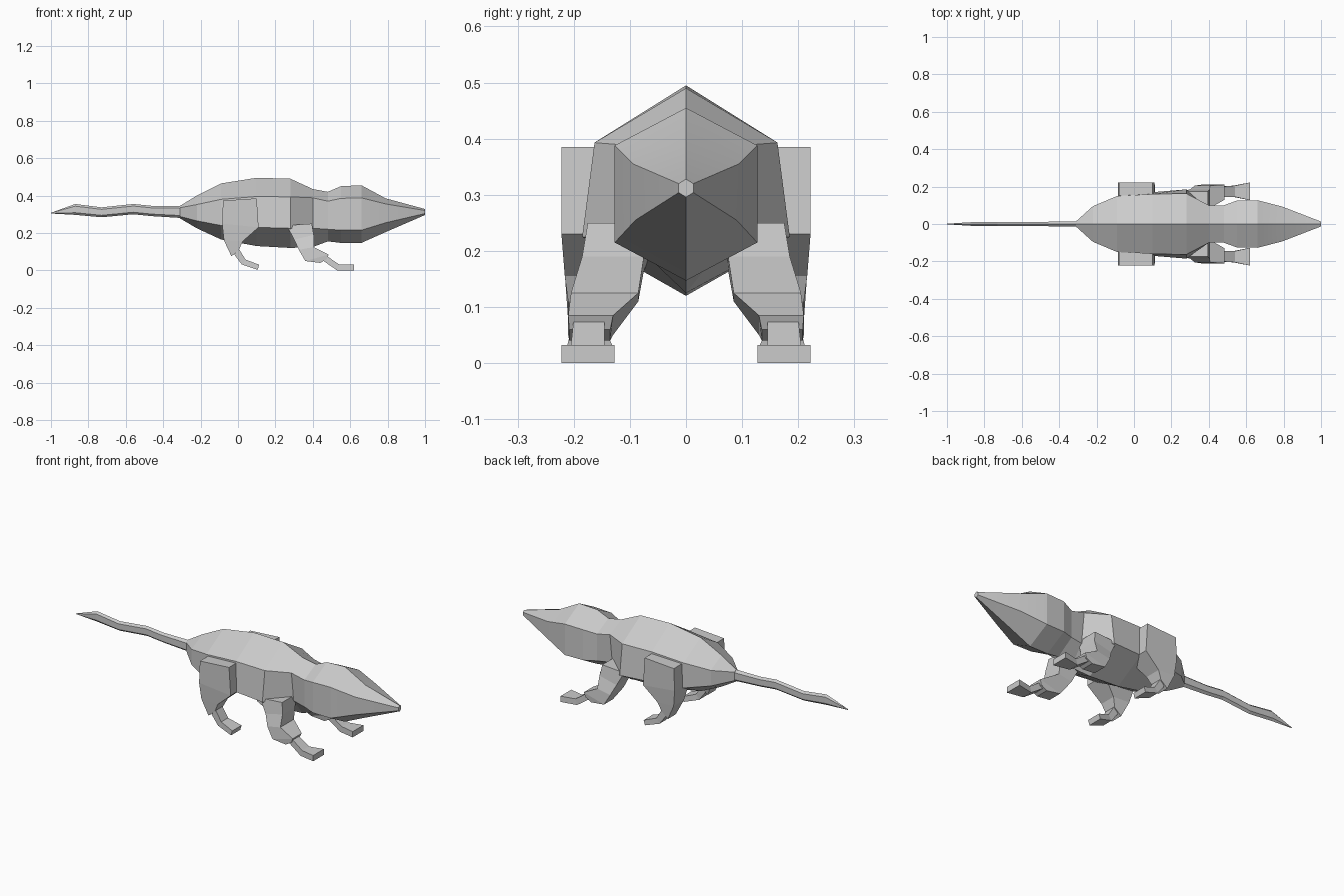
import bpy, bmesh


def loft(name, rings, mirror=False):
    """Skin a list of equal-length point rings and cap both ends."""
    bm = bmesh.new()
    vs = [[bm.verts.new(p) for p in r] for r in rings]
    n = len(rings[0])
    for a, b in zip(vs, vs[1:]):
        for i in range(n):
            j = (i + 1) % n
            bm.faces.new((a[i], a[j], b[j], b[i]))
    bm.faces.new(vs[0])
    bm.faces.new(vs[-1])
    bmesh.ops.recalc_face_normals(bm, faces=bm.faces)
    me = bpy.data.meshes.new(name)
    bm.to_mesh(me)
    bm.free()
    ob = bpy.data.objects.new(name, me)
    bpy.context.collection.objects.link(ob)
    if mirror:
        m = ob.modifiers.new("Mirror", 'MIRROR')
        m.use_axis = (False, True, False)
        m.use_clip = False
        m.use_mirror_merge = False
    return ob


def hexa(x, top, up, low, bot, wu, wl):
    """Six-sided section: ridge, upper sides, lower sides, keel."""
    return [(x, 0, top), (x, wu, up), (x, wl, low),
            (x, 0, bot), (x, -wl, low), (x, -wu, up)]


def slab(xb, zb, xf, zf, y0, y1):
    """Limb section from a back edge to a front edge."""
    return [(xb, y0, zb), (xb, y1, zb), (xf, y1, zf), (xf, y0, zf)]


# Body and head
loft("body", [hexa(*s) for s in [
    (-0.31, 0.345, 0.335, 0.288, 0.278, 0.014, 0.014),
    (-0.22, 0.40, 0.352, 0.265, 0.225, 0.095, 0.095),
    (-0.09, 0.465, 0.38, 0.24, 0.165, 0.15, 0.15),
    (0.10, 0.495, 0.395, 0.23, 0.13, 0.16, 0.17),
    (0.28, 0.49, 0.393, 0.225, 0.12, 0.163, 0.185),
    (0.40, 0.435, 0.388, 0.225, 0.125, 0.10, 0.08),
    (0.48, 0.42, 0.37, 0.22, 0.155, 0.10, 0.10),
    (0.55, 0.45, 0.385, 0.215, 0.147, 0.125, 0.125),
    (0.66, 0.455, 0.388, 0.215, 0.147, 0.127, 0.127)]])

# Snout
snout = loft("snout", [hexa(*s) for s in [
    (0.66, 0.455, 0.388, 0.215, 0.147, 0.127, 0.127),
    (0.79, 0.385, 0.355, 0.255, 0.205, 0.094, 0.09),
    (1.00, 0.328, 0.32, 0.304, 0.296, 0.013, 0.013)]])
bpy.context.view_layer.objects.active = snout
snout.select_set(True)
bpy.ops.object.shade_smooth_by_angle(angle=0.55)

# Tail
loft("tail", [hexa(x, t, t - (t - b) * .2, b + (t - b) * .2, b, .012 * w, .012 * w)
              for x, t, b, w in [
    (-1.0, 0.308, 0.304, 0.15), (-0.87, 0.355, 0.297, 0.8),
    (-0.73, 0.337, 0.284, 1), (-0.56, 0.355, 0.30, 1),
    (-0.46, 0.345, 0.29, 1), (-0.30, 0.345, 0.28, 1.2)]])

# Hind legs
loft("hind_leg", [slab(*s) for s in [
    (-0.08, 0.373, 0.10, 0.385, 0.09, 0.222),
    (-0.085, 0.25, 0.11, 0.23, 0.09, 0.222),
    (-0.075, 0.16, 0.025, 0.155, 0.125, 0.216),
    (-0.035, 0.075, 0.005, 0.11, 0.14, 0.21)]], True)
loft("hind_foot", [slab(*s) for s in [
    (-0.02, 0.085, 0.005, 0.115, 0.145, 0.205),
    (0.02, 0.032, 0.04, 0.058, 0.145, 0.205),
    (0.105, 0.003, 0.113, 0.03, 0.13, 0.212)]], True)

# Front legs
loft("front_leg", [slab(*s) for s in [
    (0.26, 0.24, 0.395, 0.25, 0.04, 0.175),
    (0.30, 0.165, 0.405, 0.19, 0.075, 0.185),
    (0.325, 0.11, 0.405, 0.125, 0.085, 0.205),
    (0.36, 0.05, 0.485, 0.085, 0.13, 0.21),
    (0.44, 0.04, 0.475, 0.06, 0.135, 0.208)]], True)
loft("front_foot", [slab(*s) for s in [
    (0.45, 0.055, 0.47, 0.08, 0.145, 0.20),
    (0.53, 0.0, 0.54, 0.032, 0.145, 0.205),
    (0.62, 0.0, 0.62, 0.032, 0.127, 0.222)]], True)
